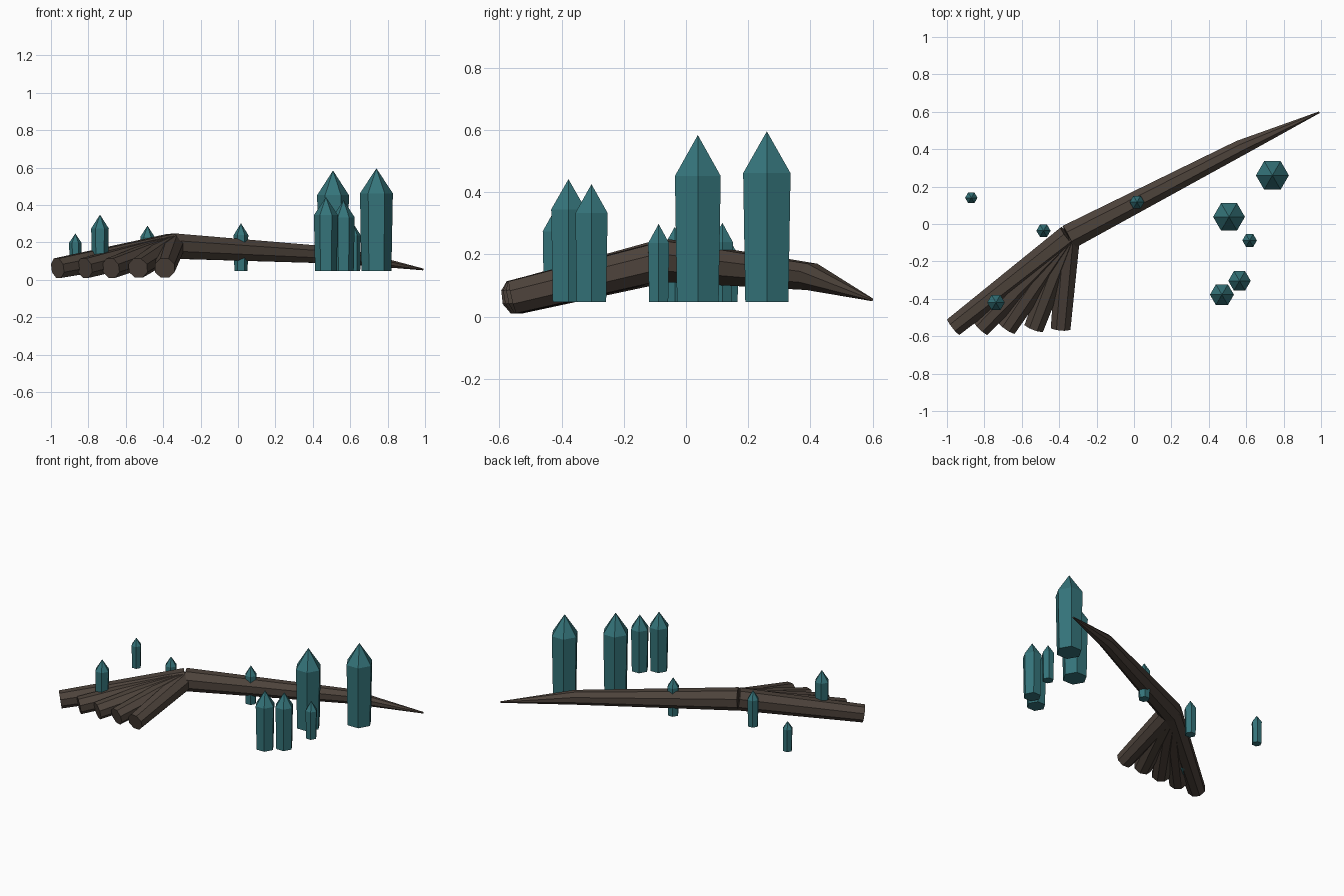
import bpy, bmesh, math
from mathutils import Vector

if "Cube" in bpy.data.objects:
    bpy.data.objects.remove(bpy.data.objects["Cube"])


def material(name, color):
    m = bpy.data.materials.new(name)
    m.diffuse_color = (*color, 1)
    m.use_nodes = True
    m.node_tree.nodes["Principled BSDF"].inputs["Base Color"].default_value = m.diffuse_color
    return m


bark = material("bark", (0.075, 0.056, 0.044))
teal = material("teal_crystal", (0.035, 0.175, 0.195))


def finish(name, bm, mat):
    bmesh.ops.recalc_face_normals(bm, faces=bm.faces)
    me = bpy.data.meshes.new(name)
    bm.to_mesh(me)
    bm.free()
    me.materials.append(mat)
    ob = bpy.data.objects.new(name, me)
    bpy.context.collection.objects.link(ob)
    return ob


def bridge(bm, rings):
    n = len(rings[0])
    for a, b in zip(rings, rings[1:]):
        for i in range(n):
            j = (i + 1) % n
            bm.faces.new((a[i], a[j], b[j], b[i]))


def limb(name, path, sides=8):
    """Tapered flat-sided tube through (point, radius) stations."""
    bm = bmesh.new()
    pts = [Vector(p) for p, r in path]
    rings = []
    for k, (p, r) in enumerate(path):
        t = (pts[min(k + 1, len(pts) - 1)] - pts[max(k - 1, 0)]).normalized()
        u = t.cross(Vector((0, 0, 1))).normalized()
        v = u.cross(t)
        ring = []
        for i in range(sides):
            a = 2 * math.pi * (i + 0.5) / sides
            ring.append(bm.verts.new(pts[k] + r * (math.cos(a) * u + math.sin(a) * v)))
        rings.append(ring)
    bridge(bm, rings)
    bm.faces.new(rings[0])
    bm.faces.new(rings[-1])
    return finish(name, bm, bark)


def crystal(name, x, y, r, top, base=0.047):
    """Six-sided prism, slightly narrower at the foot, with a pointed cap."""
    bm = bmesh.new()
    shoulder = base + 0.755 * (top - base)
    rings = [[bm.verts.new((x + rr * math.cos(i * math.pi / 3),
                            y + rr * math.sin(i * math.pi / 3), z)) for i in range(6)]
             for rr, z in ((r * 0.91, base), (r, shoulder))]
    bridge(bm, rings)
    bm.faces.new(rings[0])
    apex = bm.verts.new((x, y, top))
    for i in range(6):
        bm.faces.new((rings[1][i], rings[1][(i + 1) % 6], apex))
    return finish(name, bm, teal)


# Main branch, from the fork to the thin tip
fork = (-0.35, -0.07, 0.18)
limb("main_branch", [(fork, 0.073), ((0.565, 0.405, 0.128), 0.046),
                     ((0.99, 0.597, 0.055), 0.005)])

# Splayed roots fanning out from the fork
for i, (x, y) in enumerate([(-0.965, -0.55), (-0.82, -0.555), (-0.68, -0.555),
                            (-0.535, -0.555), (-0.392, -0.557)]):
    limb(f"root_{i + 1}", [(fork, 0.072 if i == 0 else 0.066), ((x, y, 0.062), 0.057)])

# Crystals: x, y, radius, top height
for i, c in enumerate([(0.74, 0.26, 0.088, 0.596), (0.508, 0.038, 0.085, 0.584),
                       (0.618, -0.088, 0.039, 0.298), (0.564, -0.304, 0.06, 0.426),
                       (0.47, -0.378, 0.064, 0.442), (0.016, 0.117, 0.039, 0.302),
                       (-0.484, -0.036, 0.038, 0.289), (-0.738, -0.42, 0.047, 0.348),
                       (-0.87, 0.14, 0.033, 0.247)]):
    crystal(f"crystal_{i + 1}", *c)
